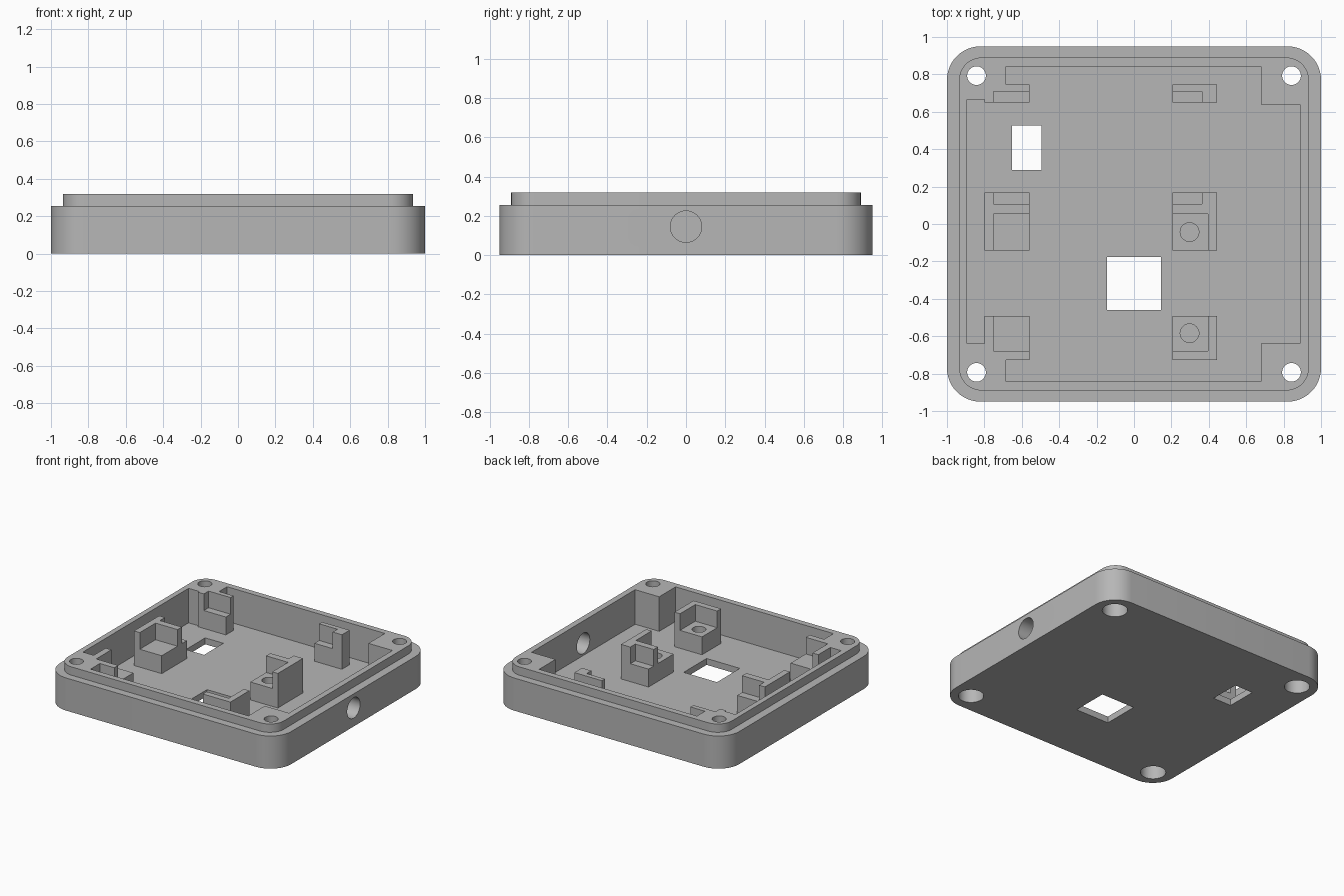
import bpy, bmesh
from math import pi, sin, cos

if "Cube" in bpy.data.objects:
    bpy.data.objects.remove(bpy.data.objects["Cube"])

TOP, LEDGE, FLOOR, SHELF = 0.32, 0.255, 0.05, 0.19
ABOVE = 0.5

grey = bpy.data.materials.new("plain grey")
grey.use_nodes = True
grey.diffuse_color = (0.47, 0.47, 0.47, 1)
grey.node_tree.nodes["Principled BSDF"].inputs["Base Color"].default_value = grey.diffuse_color


def loft(name, rings):
    """Solid through a stack of (outline, z) rings with equal point counts."""
    bm = bmesh.new()
    loops = [[bm.verts.new((x, y, z)) for x, y in pts] for pts, z in rings]
    n = len(loops[0])
    for a, b in zip(loops, loops[1:]):
        for i in range(n):
            j = (i + 1) % n
            bm.faces.new((a[i], a[j], b[j], b[i]))
    bm.faces.new(loops[0][::-1])
    bm.faces.new(loops[-1])
    bmesh.ops.recalc_face_normals(bm, faces=bm.faces)
    mesh = bpy.data.meshes.new(name)
    bm.to_mesh(mesh)
    bm.free()
    ob = bpy.data.objects.new(name, mesh)
    bpy.context.collection.objects.link(ob)
    mesh.materials.append(grey)
    return ob


def box(name, x0, x1, y0, y1, z0, z1):
    pts = [(x0, y0), (x1, y0), (x1, y1), (x0, y1)]
    return loft(name, [(pts, z0), (pts, z1)])


def circle(cx, cy, r, n=40):
    return [(cx + r * cos(2 * pi * i / n), cy + r * sin(2 * pi * i / n)) for i in range(n)]


def rod(name, cx, cy, r, z0, z1):
    pts = circle(cx, cy, r)
    return loft(name, [(pts, z0), (pts, z1)])


def rounded(hx, hy, r, steps=12):
    pts = []
    for k, (sx, sy) in enumerate([(1, 1), (-1, 1), (-1, -1), (1, -1)]):
        for i in range(steps + 1):
            a = pi / 2 * (k + i / steps)
            pts.append((sx * (hx - r) + r * cos(a), sy * (hy - r) + r * sin(a)))
    return pts


def cut(target, tool):
    """Subtract the tool from the target, then discard the tool."""
    mod = target.modifiers.new("cut", 'BOOLEAN')
    mod.operation, mod.solver, mod.object = 'DIFFERENCE', 'EXACT', tool
    tool.hide_render = True
    bpy.ops.object.select_all(action='DESELECT')
    bpy.context.view_layer.objects.active = target
    target.select_set(True)
    bpy.ops.object.modifier_apply(modifier=mod.name)
    bpy.data.objects.remove(tool)


# Outer tray with a stepped lip
outer, lip = rounded(1, 0.95, 0.18), rounded(0.935, 0.89, 0.12)
tray = loft("enclosure_tray", [(outer, 0), (outer, LEDGE), (lip, LEDGE), (lip, TOP)])

# Cavity outline that leaves four solid corner bosses
L, R, BL, BR, Y, BY = -0.893, 0.888, -0.685, 0.68, 0.843, 0.64
outline = [(BL, -Y), (BR, -Y), (BR, -BY), (R, -BY), (R, BY), (BR, BY),
           (BR, Y), (BL, Y), (BL, 0.665), (L, 0.665), (L, -BY), (BL, -BY)]
cavity = loft("cavity_cutter", [(outline, FLOOR), (outline, ABOVE)])

# Six board posts stay standing inside the cavity
LEFT, RIGHT = (-0.8, -0.56), (0.206, 0.444)
for x0, x1 in (LEFT, RIGHT):
    for y0, y1 in ((-0.728, -0.492), (-0.142, 0.168), (0.65, 0.745)):
        cut(cavity, box("post_cutter", x0, x1, y0, y1, 0, 0.6))
cut(tray, cavity)

# Shelves cut into the posts to seat the two boards
lower_rows = ((-0.68, -0.45), (-0.2, 0.053))
upper_rows = ((0.106, 0.2), (0.62, 0.708))
for rows, right_edge in ((lower_rows, 0.396), (upper_rows, 0.364)):
    for y0, y1 in rows:
        for x0, x1 in ((-0.75, -0.5), (0.15, right_edge)):
            cut(tray, box("shelf_cutter", x0, x1, y0, y1, SHELF, ABOVE))

# Blind pin holes in the two lower right posts
for y in (-0.043, -0.584):
    cut(tray, rod("pin_hole_cutter", 0.297, y, 0.05, 0.08, ABOVE))

# Screw holes with wide recesses underneath
for sx in (-1, 1):
    for sy in (-1, 1):
        x, y = sx * 0.842, sy * 0.793
        cut(tray, rod("screw_hole_cutter", x, y, 0.05, -0.1, ABOVE))
        cut(tray, rod("screw_recess_cutter", x, y, 0.09, -0.1, 0.15))

# Square and oblong windows through the floor
cut(tray, box("square_window_cutter", -0.144, 0.144, -0.46, -0.177, -0.1, 0.12))
cut(tray, box("oblong_window_cutter", -0.652, -0.495, 0.288, 0.526, -0.1, 0.12))

# Round cable hole through the +x wall
cable = rod("cable_hole_cutter", 0, 0, 0.08, 0.8, 1.1)
for v in cable.data.vertices:
    x, y, z = v.co
    v.co = (z, x, y + 0.145)
cut(tray, cable)

# Smooth the round corners and keep hard edges sharp
bpy.ops.object.select_all(action='DESELECT')
tray.select_set(True)
bpy.context.view_layer.objects.active = tray
bpy.ops.object.shade_smooth_by_angle(angle=pi / 6)
